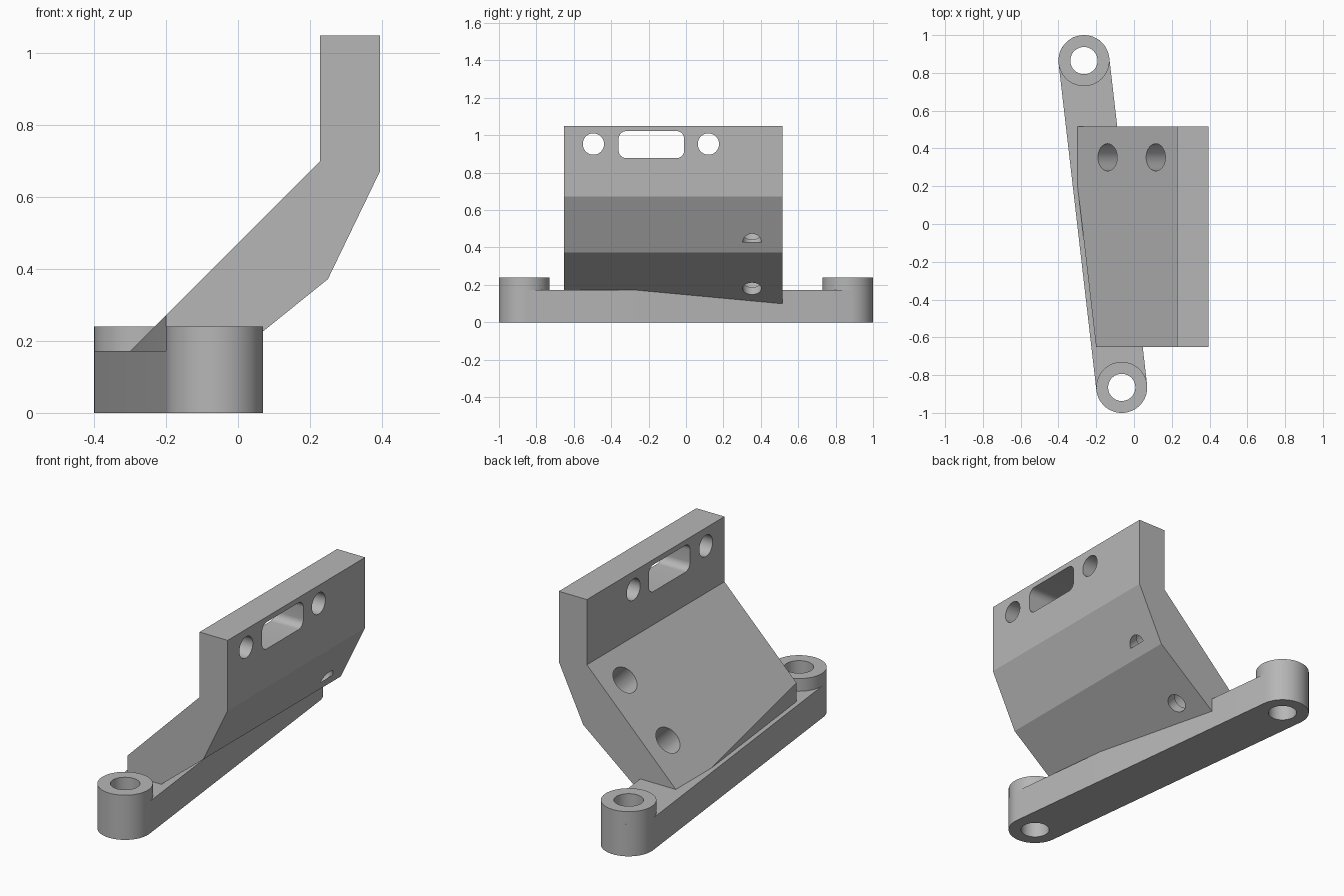
import bpy, bmesh
from math import pi, cos, sin, atan2, sqrt, radians
from mathutils import Vector

cube = bpy.data.objects.get("Cube")
if cube:
    bpy.data.objects.remove(cube, do_unlink=True)

# Single grey material
grey = bpy.data.materials.new("plain grey")
grey.use_nodes = True
color = (0.47, 0.47, 0.47, 1)
grey.diffuse_color = color
grey.node_tree.nodes["Principled BSDF"].inputs["Base Color"].default_value = color

X, Y, Z = Vector((1, 0, 0)), Vector((0, 1, 0)), Vector((0, 0, 1))


def arc(cx, cy, r, start, sweep, n):
    return [(cx + r * cos(start + sweep * i / n), cy + r * sin(start + sweep * i / n))
            for i in range(n + 1)]


def circle(r, cx=0, cy=0, n=64):
    return arc(cx, cy, r, 0, 2 * pi, n)[:-1]


def prism(name, outline, origin, u, v, depth, trim=None):
    """Extrude an outline in the u, v plane along u x v; trim keeps one side of a plane."""
    bm = bmesh.new()
    face = bm.faces.new([bm.verts.new(origin + u * a + v * b) for a, b in outline])
    new = bmesh.ops.extrude_face_region(bm, geom=[face])["geom"]
    bmesh.ops.translate(bm, vec=u.cross(v) * depth,
                        verts=[g for g in new if isinstance(g, bmesh.types.BMVert)])
    if trim:
        bmesh.ops.bisect_plane(bm, geom=bm.verts[:] + bm.edges[:] + bm.faces[:],
                               plane_co=trim[0], plane_no=trim[1], clear_outer=True)
        bmesh.ops.holes_fill(bm, edges=[e for e in bm.edges if e.is_boundary])
    bmesh.ops.recalc_face_normals(bm, faces=bm.faces)
    mesh = bpy.data.meshes.new(name)
    bm.to_mesh(mesh)
    bm.free()
    mesh.materials.append(grey)
    obj = bpy.data.objects.new(name, mesh)
    bpy.context.collection.objects.link(obj)
    return obj


def activate(obj):
    bpy.ops.object.select_all(action='DESELECT')
    obj.select_set(True)
    bpy.context.view_layer.objects.active = obj


def cut(obj, cutter):
    activate(obj)
    mod = obj.modifiers.new("cut", 'BOOLEAN')
    mod.operation, mod.solver, mod.object = 'DIFFERENCE', 'EXACT', cutter
    bpy.ops.object.modifier_apply(modifier=mod.name)
    bpy.data.objects.remove(cutter, do_unlink=True)


# Slanted base arm with rounded ends
back, front = Vector((-0.265, 0.865, 0)), Vector((-0.065, -0.865, 0))
axis = (back - front).normalized()
side = Z.cross(axis)
angle = atan2(side.y, side.x)
R, BORE, ARM_H, BOSS_H = 0.135, 0.072, 0.172, 0.24
outline = (arc(back.x, back.y, R, angle - pi, pi, 32)
           + arc(front.x, front.y, R, angle, pi, 32))
base_arm = prism("base_arm", outline, Vector(), X, Y, ARM_H)
parts = [base_arm]

# Raised bosses and their bolt holes
for name, c in (("back_boss", back), ("front_boss", front)):
    boss = prism(name, circle(R), c + Z * ARM_H, X, Y, BOSS_H - ARM_H)
    for part in (base_arm, boss):
        cut(part, prism("bore", circle(BORE), c - Z * 0.1, X, Y, 0.5))
    parts.append(boss)

# Bent plate, trimmed parallel to the arm's outer side
profile = [(0.228, 1.05), (0.395, 1.05), (0.395, 0.672), (0.25, 0.372),
           (-0.1, 0.09), (-0.3, 0.09), (-0.3, 0.172), (0.228, 0.70)]
plate = prism("bent_plate", profile, Y * 0.515, X, Z, 1.167,
              trim=(front + side * 0.11, side))
parts.append(plate)

# Round holes and rounded slot through the upright part
for y in (-0.495, 0.12):
    cut(plate, prism("hole", circle(0.057, y, 0.953), Vector(), Y, Z, 0.6))
slot = []
for i, (sy, sz) in enumerate([(1, 1), (-1, 1), (-1, -1), (1, -1)]):
    slot += arc(-0.185 + sy * 0.135, 0.95 + sz * 0.032, 0.04, i * pi / 2, pi / 2, 10)
cut(plate, prism("slot", slot, Vector(), Y, Z, 0.6))

# Counterbored holes square to the sloping face
up_slope = (X + Z) / sqrt(2)
inward = Y.cross(up_slope)
for x in (-0.14, 0.115):
    start = Vector((x, 0.353, x + 0.472)) - inward * 0.04
    for r, depth in ((0.072, 0.155), (0.05, 0.227)):
        cut(plate, prism("counterbore", circle(r), start, Y, up_slope, depth + 0.04))

for part in parts:
    activate(part)
    bpy.ops.object.shade_smooth_by_angle(angle=radians(20))
